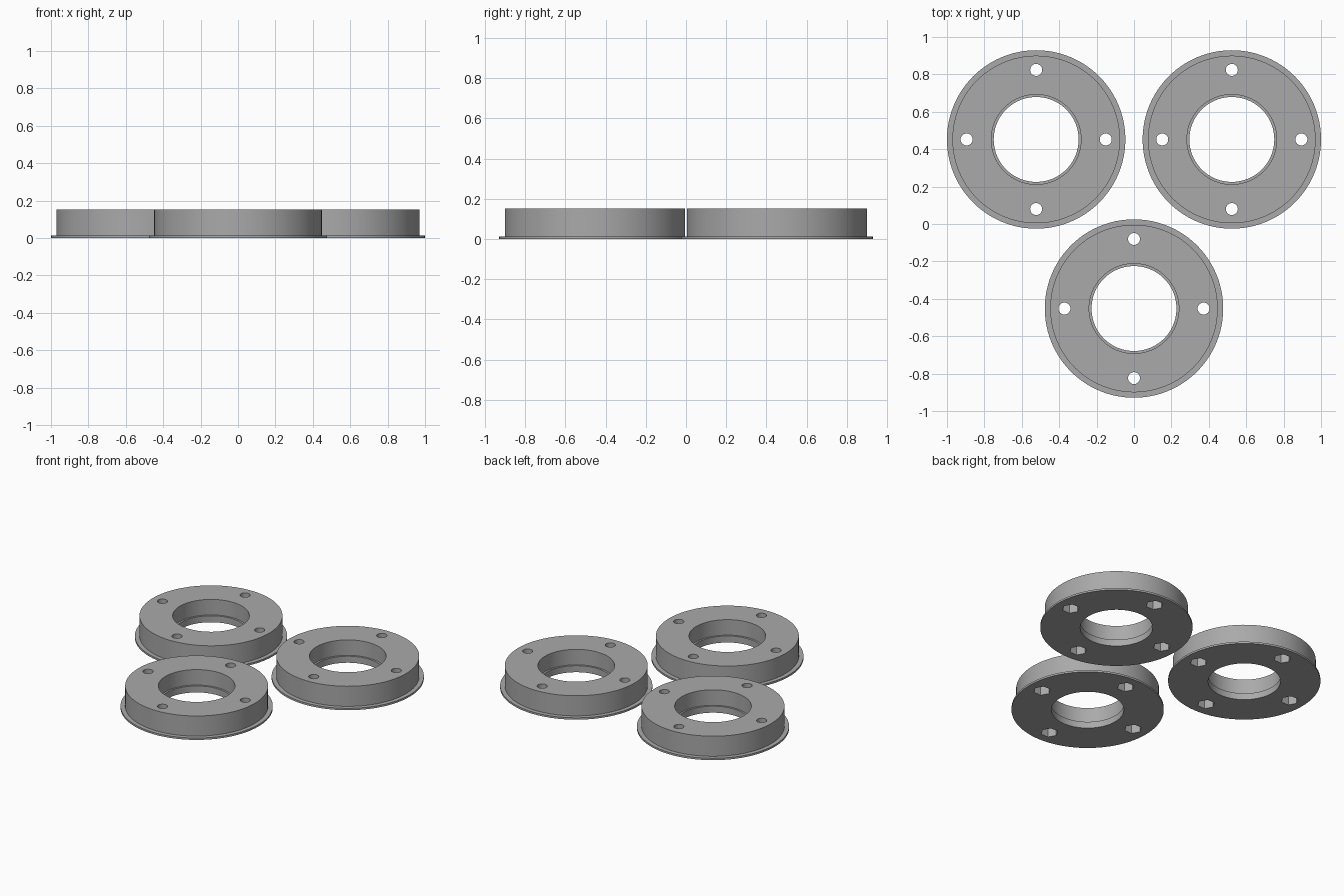
import bpy, bmesh, math

if "Cube" in bpy.data.objects:
    bpy.data.objects.remove(bpy.data.objects["Cube"])

SEG = 96
HEIGHT = 0.152
BOLT_CIRCLE = 0.372

grey = bpy.data.materials.new("grey")
grey.diffuse_color = (0.4, 0.4, 0.4, 1)
grey.use_nodes = True
grey.node_tree.nodes["Principled BSDF"].inputs["Base Color"].default_value = grey.diffuse_color

# Ring cross-section (radius, z): flange, body wall, bore and inner lip
PROFILE = [(0.227, 0), (0.477, 0), (0.477, 0.013), (0.448, 0.013),
           (0.448, HEIGHT), (0.240, HEIGHT), (0.240, 0.045), (0.227, 0.045)]


def make_object(name, bm):
    bmesh.ops.recalc_face_normals(bm, faces=bm.faces)
    mesh = bpy.data.meshes.new(name)
    bm.to_mesh(mesh)
    bm.free()
    mesh.materials.append(grey)
    obj = bpy.data.objects.new(name, mesh)
    bpy.context.collection.objects.link(obj)
    return obj


def lathe(name, profile):
    bm = bmesh.new()
    loops = []
    for i in range(SEG):
        a = 2 * math.pi * i / SEG
        loops.append([bm.verts.new((r * math.cos(a), r * math.sin(a), z)) for r, z in profile])
    n = len(profile)
    for i in range(SEG):
        p, q = loops[i], loops[(i + 1) % SEG]
        for k in range(n):
            bm.faces.new((p[k], q[k], q[(k + 1) % n], p[(k + 1) % n]))
    return make_object(name, bm)


def prisms(name, sides, radius, z0, z1):
    """Four upright prisms spaced around the bolt circle, all in the same orientation."""
    bm = bmesh.new()
    for k in range(4):
        cx = BOLT_CIRCLE * math.cos(k * math.pi / 2)
        cy = BOLT_CIRCLE * math.sin(k * math.pi / 2)
        pts = [(cx + radius * math.cos(2 * math.pi * i / sides),
                cy + radius * math.sin(2 * math.pi * i / sides)) for i in range(sides)]
        low = [bm.verts.new((x, y, z0)) for x, y in pts]
        high = [bm.verts.new((x, y, z1)) for x, y in pts]
        bm.faces.new(low[::-1])
        bm.faces.new(high)
        for i in range(sides):
            j = (i + 1) % sides
            bm.faces.new((low[i], low[j], high[j], high[i]))
    return make_object(name, bm)


ring = lathe("flanged_ring_left", PROFILE)

# Bolt holes through the ring and hexagonal nut pockets from below
cutters = [prisms("nut_pocket_cutter", 6, 0.055, -0.05, 0.06),
           prisms("bolt_hole_cutter", 32, 0.032, -0.1, 0.3)]
for cutter in cutters:
    mod = ring.modifiers.new(cutter.name, 'BOOLEAN')
    mod.operation = 'DIFFERENCE'
    mod.solver = 'EXACT'
    mod.object = cutter

# Bake the cuts, then drop the cutters
bpy.context.view_layer.update()
baked = bpy.data.meshes.new_from_object(ring.evaluated_get(bpy.context.evaluated_depsgraph_get()))
ring.modifiers.clear()
ring.data = baked
for cutter in cutters:
    bpy.data.objects.remove(cutter)

bpy.context.view_layer.objects.active = ring
ring.select_set(True)
bpy.ops.object.shade_smooth_by_angle(angle=math.radians(30))

# Three identical rings
ring.location = (-0.523, 0.452, 0)
for name, x, y in (("flanged_ring_right", 0.523, 0.452), ("flanged_ring_front", 0, -0.452)):
    copy = ring.copy()
    copy.name = name
    copy.location = (x, y, 0)
    bpy.context.collection.objects.link(copy)
